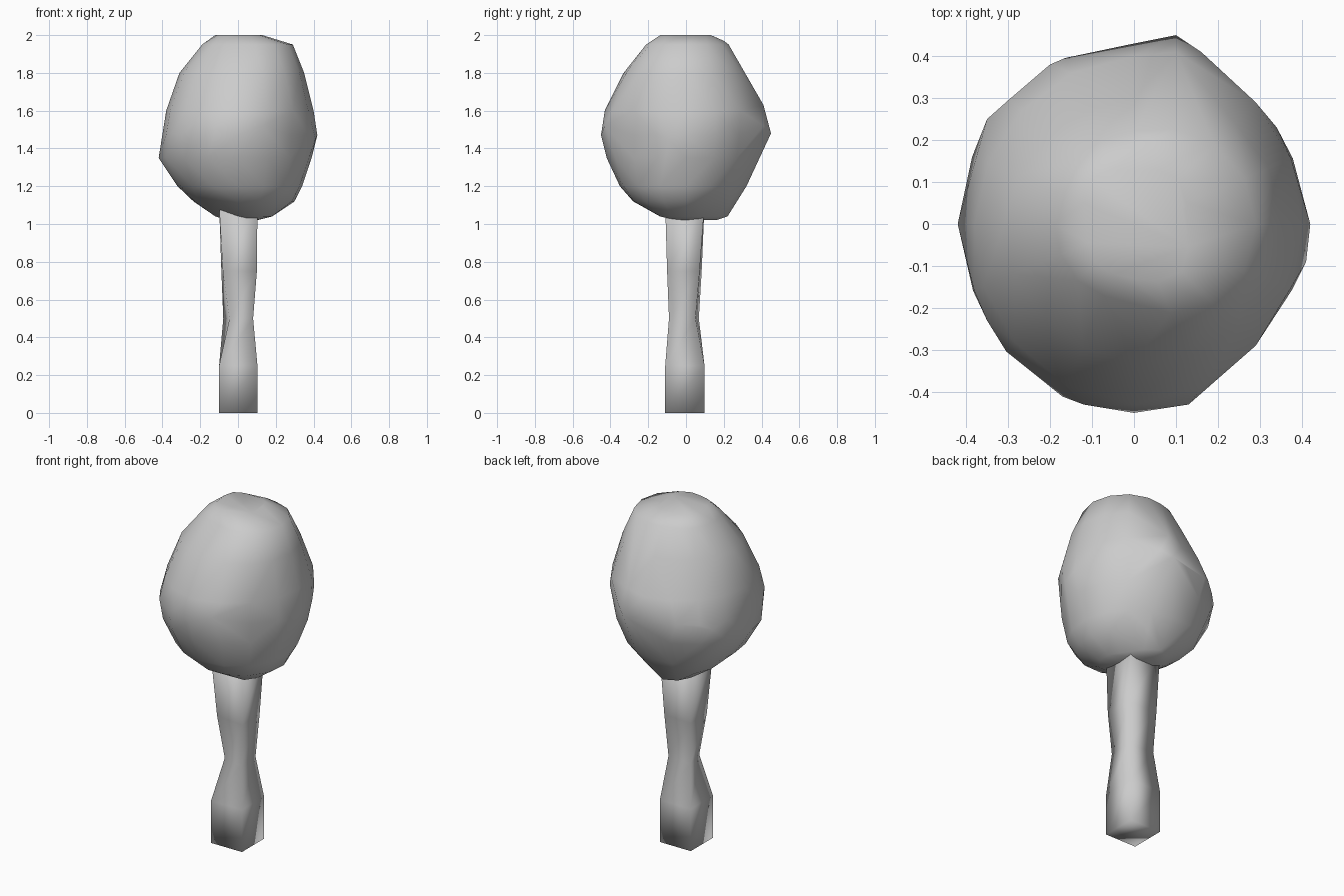
import bpy, bmesh
from math import cos, sin, pi

old = bpy.data.objects.get("Cube")
if old:
    bpy.data.objects.remove(old)


def make_material(name, colour):
    mat = bpy.data.materials.new(name)
    mat.use_nodes = True
    mat.diffuse_color = colour
    mat.node_tree.nodes["Principled BSDF"].inputs["Base Color"].default_value = colour
    return mat


def finish(name, bm, mat, smooth_angle):
    bmesh.ops.recalc_face_normals(bm, faces=bm.faces)
    mesh = bpy.data.meshes.new(name)
    bm.to_mesh(mesh)
    bm.free()
    mesh.materials.append(mat)
    obj = bpy.data.objects.new(name, mesh)
    bpy.context.collection.objects.link(obj)
    bpy.ops.object.select_all(action="DESELECT")
    obj.select_set(True)
    bpy.context.view_layer.objects.active = obj
    bpy.ops.object.shade_smooth_by_angle(angle=smooth_angle)
    return obj


def add_midpoints(radii):
    """Double the samples around a closed ring with a smooth curve."""
    n = len(radii)
    dense = []
    for i, a in enumerate(radii):
        b, c, d = radii[(i + 1) % n], radii[i - 1], radii[(i + 2) % n]
        dense += [a, (9 * (a + b) - c - d) / 16]
    return dense


grey = make_material("plain grey", (0.6, 0.6, 0.6, 1))

# Crown: height, then reach in eight directions counted from +x towards +y
crown_rings = [
    (2.0, (.12, .15, .13, .15, .11, .13, .13, .16)),
    (1.95, (.29, .27, .22, .21, .19, .19, .19, .27)),
    (1.8, (.35, .34, .3, .29, .31, .31, .33, .35)),
    (1.6, (.4, .41, .4, .38, .38, .4, .43, .41)),
    (1.47, (.42, .4, .43, .42, .4, .43, .45, .4)),
    (1.35, (.39, .38, .38, .41, .42, .41, .42, .39)),
    (1.2, (.34, .32, .32, .35, .32, .34, .35, .36)),
    (1.12, (.3, .25, .27, .28, .23, .23, .28, .31)),
    (1.04, (.18, .14, .22, .16, .1, .05, .1, .19)),
    (1.02, (.1, .09, .16, .08, .03, .02, .03, .08)),
]
# Knobs that make the crown uneven around its middle and top
knobs = [(.1, .45, 1.48), (-.2, .38, 1.48), (-.12, -.43, 1.5),
         (.13, -.43, 1.52), (.41, -.09, 1.45), (.16, .41, 1.52),
         (.1, .41, 1.63), (.34, .23, 1.52), (-.35, .25, 1.44),
         (-.35, -.23, 1.48), (.05, .2, 1.97)]
bm = bmesh.new()
for z, reach in crown_rings:
    ring = add_midpoints(reach)
    for i, r in enumerate(ring):
        a = 2 * pi * i / len(ring)
        bm.verts.new((r * cos(a), r * sin(a), z))
for knob in knobs:
    bm.verts.new(knob)
bmesh.ops.convex_hull(bm, input=bm.verts)
inside = [v for v in bm.verts if not v.link_faces]
bmesh.ops.delete(bm, geom=inside, context="VERTS")
finish("tree_crown", bm, grey, pi)

# Trunk: square post with a pinched, uneven waist
post = [(-.1, -.11), (.103, -.11), (.103, .098), (-.1, .098)]
waist = [(-.045, -.06), (.08, -.09), (.08, .05), (-.078, .068)]
middle = [(-.08, -.082), (.1, -.1), (.092, .072), (-.088, .083)]
sections = [(0, post), (.25, post), (.5, waist), (.75, middle), (1.1, post)]
bm = bmesh.new()
loops = [[bm.verts.new((x, y, z)) for x, y in pts] for z, pts in sections]
for low, high in zip(loops, loops[1:]):
    for i in range(4):
        j = (i + 1) % 4
        bm.faces.new((low[i], low[j], high[j], high[i]))
bm.faces.new(loops[0][::-1])
bm.faces.new(loops[-1])
finish("tree_trunk", bm, grey, pi)
